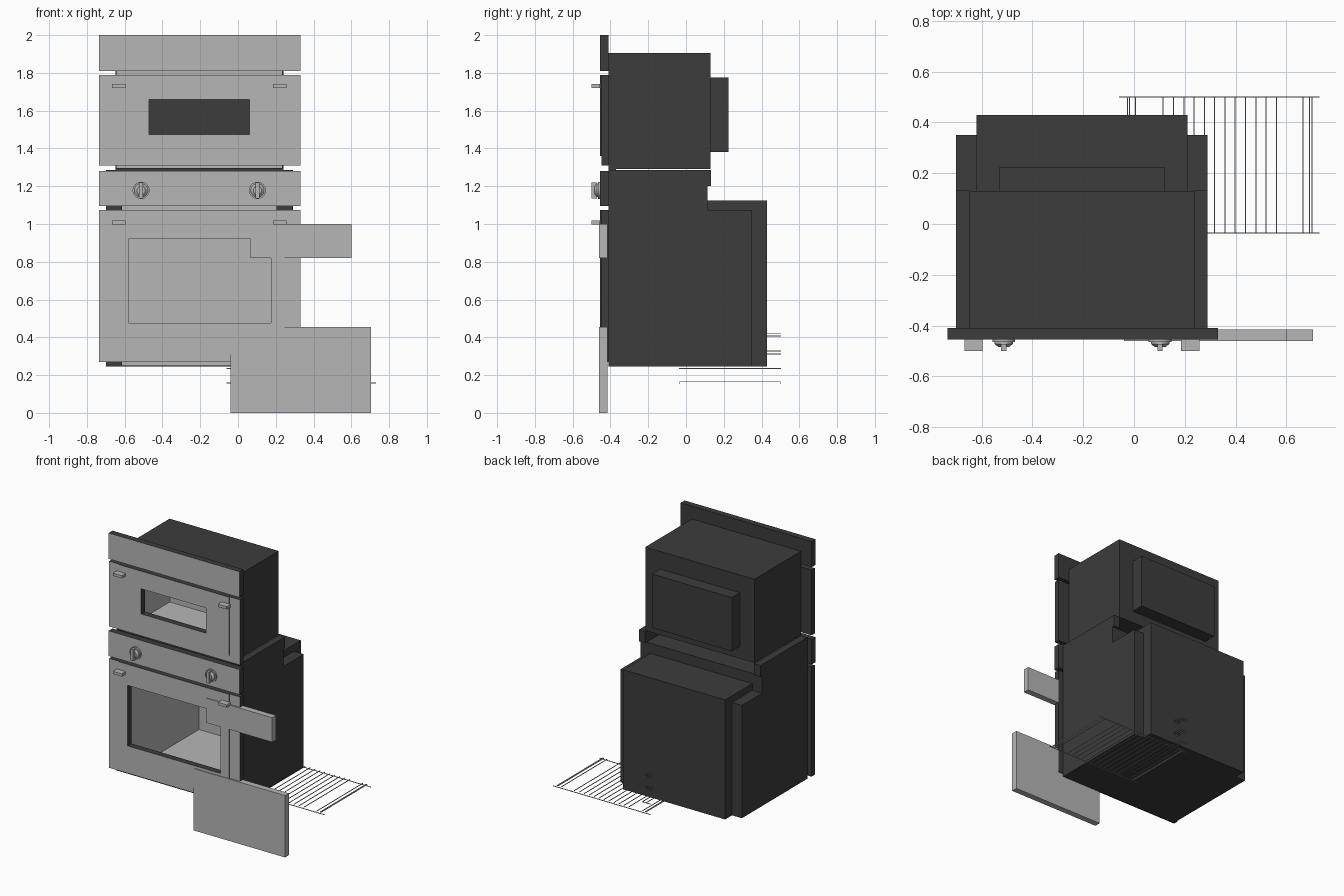
import bpy, bmesh
from mathutils import Vector, Matrix

cube = bpy.data.objects.get("Cube")
if cube:
    bpy.data.objects.remove(cube, do_unlink=True)


def material(name, v):
    m = bpy.data.materials.new(name)
    m.use_nodes = True
    m.diffuse_color = (v, v, v, 1)
    m.node_tree.nodes["Principled BSDF"].inputs["Base Color"].default_value = (v, v, v, 1)
    return m


LIGHT = material("light grey", 0.47)
DARK = material("dark grey", 0.045)
MID = -0.205          # centre line of the oven in x
FRONT, BACK = -0.455, -0.41


def finish(name, bm, *mats):
    me = bpy.data.meshes.new(name)
    bm.to_mesh(me)
    bm.free()
    for m in mats:
        me.materials.append(m)
    ob = bpy.data.objects.new(name, me)
    bpy.context.collection.objects.link(ob)
    return ob


def add_box(bm, x, y, z):
    size = Vector((x[1] - x[0], y[1] - y[0], z[1] - z[0]))
    mid = Vector((sum(x), sum(y), sum(z))) / 2
    bmesh.ops.create_cube(bm, size=1, matrix=Matrix.Translation(mid) @ Matrix.Diagonal(size).to_4x4())


def box(name, x, y, z, mat=DARK):
    bm = bmesh.new()
    add_box(bm, x, y, z)
    return finish(name, bm, mat)


def light_front(bm):
    # dark sheet with a light face towards the front
    bm.normal_update()
    for f in bm.faces:
        f.material_index = 1 if f.normal.y < -0.9 else 0


def panel(name, x, y, z):
    bm = bmesh.new()
    add_box(bm, x, y, z)
    light_front(bm)
    return finish(name, bm, DARK, LIGHT)


def ring(name, x, y, z, wx, wz):
    # rectangular panel with a window opening
    bm = bmesh.new()
    loops = []
    for (xs, zs) in ((x, z), (wx, wz)):
        for d in y:
            loops.append([bm.verts.new((xs[i], d, zs[k])) for i, k in ((0, 0), (1, 0), (1, 1), (0, 1))])
    of, ob, wf, wb = loops
    for a, b in ((of, wf), (wf, wb), (wb, ob), (ob, of)):
        for i in range(4):
            j = (i + 1) % 4
            bm.faces.new((a[i], a[j], b[j], b[i]))
    bmesh.ops.recalc_face_normals(bm, faces=bm.faces)
    light_front(bm)
    return finish(name, bm, DARK, LIGHT)


def hollow(name, x, y, z, wall=0.006):
    # dark case open at the front, with a light lining
    bm = bmesh.new()
    add_box(bm, x, y, z)
    bm.normal_update()
    front = [f for f in bm.faces if f.normal.y < -0.9]
    bmesh.ops.inset_region(bm, faces=front, thickness=wall, use_even_offset=True)
    ret = bmesh.ops.extrude_face_region(bm, geom=front)
    moved = [v for v in ret["geom"] if isinstance(v, bmesh.types.BMVert)]
    bmesh.ops.translate(bm, verts=moved, vec=(0, y[1] - y[0] - wall, 0))
    bmesh.ops.delete(bm, geom=[f for f in front if f.is_valid], context="FACES_ONLY")
    bmesh.ops.recalc_face_normals(bm, faces=bm.faces)
    inside = set(moved)
    for f in bm.faces:
        f.material_index = 1 if inside & set(f.verts) else 0
    return finish(name, bm, DARK, LIGHT)


def side_profile(name, x, points):
    bm = bmesh.new()
    f = bm.faces.new([bm.verts.new((x[0], a, b)) for a, b in points])
    ret = bmesh.ops.extrude_face_region(bm, geom=[f])
    bmesh.ops.translate(bm, verts=[v for v in ret["geom"] if isinstance(v, bmesh.types.BMVert)],
                        vec=(x[1] - x[0], 0, 0))
    bmesh.ops.recalc_face_normals(bm, faces=bm.faces)
    return finish(name, bm, DARK)


# Upper oven case, rear housing and dark rear plate inside
hollow("upper_case", (-0.648, 0.24), (BACK, 0.13), (1.29, 1.905))
box("upper_rear_housing", (-0.53, 0.12), (0.13, 0.225), (1.38, 1.775))
box("upper_rear_plate", (-0.53, 0.12), (0.116, 0.123), (1.38, 1.775))

# Lower oven case: hollow middle, stepped sides, raised top
hollow("lower_case", (-0.62, 0.21), (BACK, 0.43), (0.245, 1.125))
box("lower_case_top", (-0.62, 0.21), (BACK, 0.115), (1.125, 1.2))
step = [(BACK, 0.245), (0.35, 0.245), (0.35, 1.075), (0.115, 1.075), (0.115, 1.2), (BACK, 1.2)]
for side, xs in (("right", (-0.7, -0.62)), ("left", (0.21, 0.29))):
    side_profile("lower_case_" + side, xs, step)

# Control tray between the two ovens
for side, xs in (("right", (-0.7, -0.648)), ("left", (0.24, 0.29))):
    box("tray_rail_" + side, xs, (BACK, 0.133), (1.2, 1.285))
box("tray_front", (-0.648, 0.24), (BACK, -0.37), (1.2, 1.29))

# Front panels and the two doors
WIDE, INNER = (-0.735, 0.33), (-0.65, 0.245)
panel("top_panel", WIDE, (FRONT, BACK), (1.81, 2.0))
panel("control_panel", WIDE, (FRONT, BACK), (1.095, 1.28))
doors = (("upper", (1.31, 1.79), 1.36, (-0.47, 0.06), (1.475, 1.66), 1.73),
         ("lower", (0.27, 1.075), 0.31, (-0.58, 0.175), (0.475, 0.92), 1.008))
for level, z, inner_z, wx, wz, grip_z in doors:
    ring(level + "_door_frame", WIDE, (-0.448, BACK), z, wx, wz)
    ring(level + "_door", INNER, (FRONT, -0.448), (inner_z, z[1]), wx, wz)
    # Handle mounts
    for side, s in (("right", -1), ("left", 1)):
        c = MID + s * 0.427
        box(f"{level}_handle_mount_{side}", (c - 0.036, c + 0.036), (-0.5, FRONT),
            (grip_z - 0.01, grip_z + 0.01), LIGHT)

# Loose window panes
box("upper_pane", (0.065, 0.6), (-0.46, -0.415), (0.82, 1.0), LIGHT)
box("lower_pane", (-0.04, 0.705), (-0.46, -0.415), (0, 0.455), LIGHT)

# Knobs: flange, tapered hub and upright grip
for side, s in (("right", -1), ("left", 1)):
    bm = bmesh.new()
    c = MID + s * 0.308
    for r1, r2, y0, y1 in ((0.045, 0.045, -0.465, FRONT), (0.036, 0.036, -0.472, -0.465),
                           (0.036, 0.022, -0.484, -0.472)):
        mat = Matrix.Translation((c, (y0 + y1) / 2, 1.178)) @ Matrix.Rotation(1.5708, 4, "X")
        bmesh.ops.create_cone(bm, cap_ends=True, segments=32, radius1=r1, radius2=r2,
                              depth=y1 - y0, matrix=mat)
    add_box(bm, (c - 0.01, c + 0.01), (-0.5, -0.472), (1.136, 1.22))
    knob = finish("knob_" + side, bm, LIGHT)
    bpy.ops.object.select_all(action="DESELECT")
    knob.select_set(True)
    bpy.context.view_layer.objects.active = knob
    bpy.ops.object.shade_smooth_by_angle()

# Wire rack: rods front to back, two long cross bars
T = 0.002
Y0, Y1 = -0.035, 0.5
bm = bmesh.new()
rods = [0.115 + 0.0405 * i for i in range(12)] + [-0.025, -0.018, 0.005, 0.665, 0.692, 0.7]
for x in rods:
    add_box(bm, (x - T, x + T), (Y0, Y1), (0.168 - T, 0.168 + T))
for y in (Y0, Y1):
    add_box(bm, (-0.06, 0.73), (y - T, y + T), (0.158 - T, 0.158 + T))
finish("wire_rack", bm, LIGHT)

# Shelf runners stacked above one end of the rack
bm = bmesh.new()
for z in (0.235, 0.312, 0.327, 0.407, 0.419):
    for x in (-0.025, 0.005):
        add_box(bm, (x - T, x + T), (Y0, Y1), (z - T, z + T))
    for y in (Y0, Y1):
        add_box(bm, (-0.06, 0.005), (y - T, y + T), (z - T, z + T))
finish("shelf_runners", bm, LIGHT)
